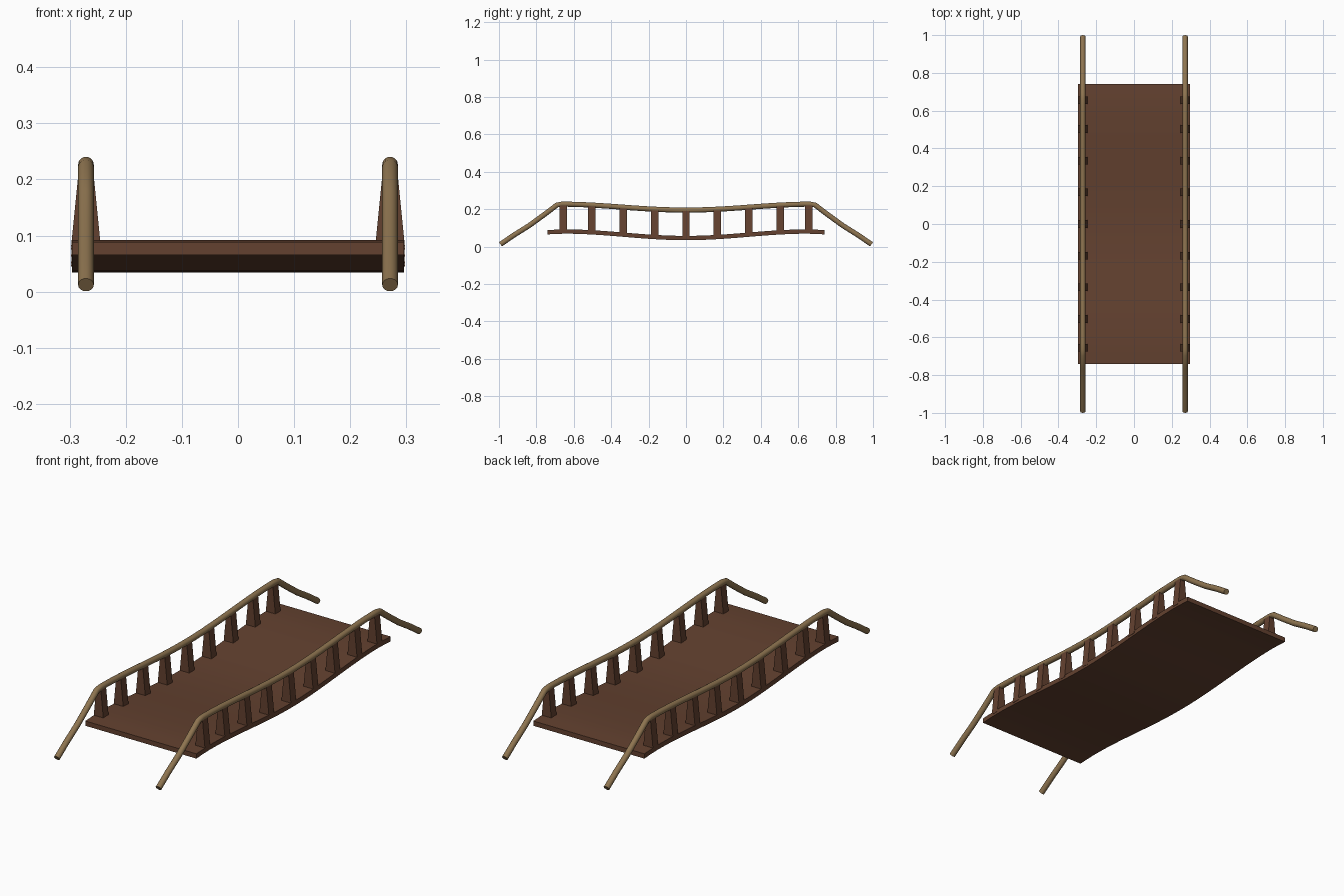
import bpy, bmesh, math
from mathutils import Vector

if "Cube" in bpy.data.objects:
    bpy.data.objects.remove(bpy.data.objects["Cube"])


def material(name, rgb):
    m = bpy.data.materials.new(name)
    m.diffuse_color = (*rgb, 1)
    m.use_nodes = True
    m.node_tree.nodes["Principled BSDF"].inputs["Base Color"].default_value = m.diffuse_color
    return m


WOOD = material("wood", (0.125, 0.053, 0.029))
ROPE = material("rope", (0.27, 0.175, 0.08))


def finish(name, bm, mat, smooth=True):
    bmesh.ops.recalc_face_normals(bm, faces=bm.faces)
    me = bpy.data.meshes.new(name)
    bm.to_mesh(me)
    bm.free()
    me.materials.append(mat)
    ob = bpy.data.objects.new(name, me)
    bpy.context.collection.objects.link(ob)
    if smooth:
        bpy.ops.object.select_all(action='DESELECT')
        ob.select_set(True)
        bpy.context.view_layer.objects.active = ob
        bpy.ops.object.shade_smooth_by_angle(angle=math.radians(30))
    return ob


def loft(bm, rings):
    # closed tube through equal-sized rings, with end caps
    vs = [[bm.verts.new(p) for p in r] for r in rings]
    n = len(vs[0])
    for a, b in zip(vs, vs[1:]):
        for i in range(n):
            bm.faces.new((a[i], a[(i + 1) % n], b[(i + 1) % n], b[i]))
    bm.faces.new(vs[0][::-1])
    bm.faces.new(vs[-1])


def deck_top(y):
    # sagging walkway, crest near the last posts
    a = abs(y)
    dip = 0.004 * max(0, (a - 0.66) / 0.08)
    return 0.0745 - 0.0175 * math.cos(math.pi * min(a, 0.66) / 0.66) - dip


def rope_z(y):
    return 0.211 - 0.016 * math.cos(math.pi * y / 0.69)


# deck slab
bm = bmesh.new()
rings = []
for i in range(33):
    y = -0.74 + 1.48 * i / 32
    t = deck_top(y)
    b = t - 0.023
    rings.append([(-0.296, y, b), (0.296, y, b), (0.296, y, t), (-0.296, y, t)])
loft(bm, rings)
finish("deck", bm, WOOD)

# handrail ropes: sagging span plus slack ends reaching the ground
half = [(0.69 * i / 12, rope_z(0.69 * i / 12)) for i in range(12)]
half += [(0.665, 0.2265), (0.69, 0.222), (0.76, 0.169), (0.84, 0.111),
         (0.92, 0.061), (0.992, 0.012)]
path = [(-y, z) for y, z in reversed(half[1:])] + half
SIDES, R = 14, 0.014
for side, label in ((-1, "left"), (1, "right")):
    bm = bmesh.new()
    rings = []
    pts = [Vector((0.271 * side, y, z)) for y, z in path]
    for i, p in enumerate(pts):
        t = (pts[min(i + 1, len(pts) - 1)] - pts[max(i - 1, 0)]).normalized()
        up = Vector((1, 0, 0)).cross(t)
        rings.append([p + R * (math.cos(a) * Vector((1, 0, 0)) + math.sin(a) * up)
                      for a in (2 * math.pi * k / SIDES for k in range(SIDES))])
    loft(bm, rings)
    finish(label + "_rope", bm, ROPE)

    # tapered posts from deck to rope
    for n, y in enumerate((-0.655, -0.503, -0.335, -0.168, 0, 0.168, 0.335, 0.503, 0.655)):
        bm = bmesh.new()
        h = 0.020
        rings = []
        for z, w in ((deck_top(y) - 0.012, 0.0265), (rope_z(y) - 0.002, 0.012)):
            x = 0.271 * side
            rings.append([(x - w, y - h, z), (x + w, y - h, z),
                          (x + w, y + h, z), (x - w, y + h, z)])
        loft(bm, rings)
        finish(f"{label}_post_{n + 1}", bm, WOOD, smooth=False)
